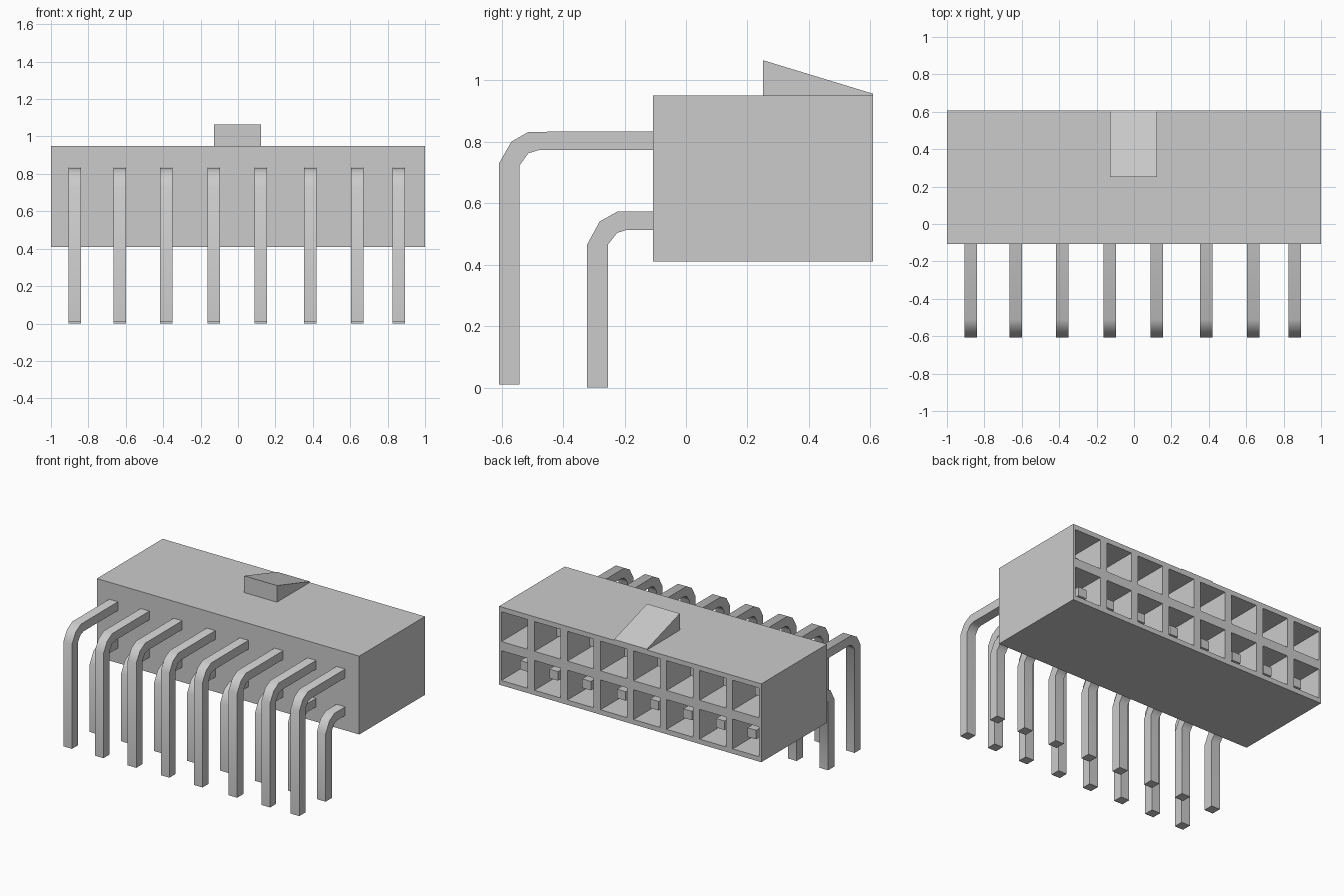
import bpy, bmesh, math
from mathutils import Vector

cube = bpy.data.objects.get("Cube")
if cube:
    bpy.data.objects.remove(cube)

grey = bpy.data.materials.new("light_grey")
grey.use_nodes = True
grey.diffuse_color = (0.6, 0.6, 0.6, 1)
grey.node_tree.nodes["Principled BSDF"].inputs["Base Color"].default_value = (0.6, 0.6, 0.6, 1)


def add_object(name, bm):
    bmesh.ops.recalc_face_normals(bm, faces=bm.faces)
    mesh = bpy.data.meshes.new(name)
    bm.to_mesh(mesh)
    bm.free()
    mesh.materials.append(grey)
    obj = bpy.data.objects.new(name, mesh)
    bpy.context.collection.objects.link(obj)
    return obj


def extrude_profile(name, profile, x, width):
    """Solid from a (y, z) outline, centred on x."""
    bm = bmesh.new()
    face = bm.faces.new([bm.verts.new((x - width / 2, y, z)) for y, z in profile])
    new = bmesh.ops.extrude_face_region(bm, geom=[face])["geom"]
    verts = [v for v in new if isinstance(v, bmesh.types.BMVert)]
    bmesh.ops.translate(bm, verts=verts, vec=(width, 0, 0))
    return add_object(name, bm)


# Housing: a box whose rear face is divided and sunk into two rows of sockets
FRONT, BACK, BOTTOM, TOP = -0.108, 0.608, 0.41, 0.95
SOCKET_W, SOCKET_H, SOCKET_DEPTH = 0.2, 0.205, 0.64
socket_x = [(i - 3.5) * 0.252 for i in range(8)]
socket_z = [0.546, 0.814]

bm = bmesh.new()
bmesh.ops.create_cube(bm, size=1)
bmesh.ops.scale(bm, verts=bm.verts, vec=(2, BACK - FRONT, TOP - BOTTOM))
bmesh.ops.translate(bm, verts=bm.verts, vec=(0, (FRONT + BACK) / 2, (TOP + BOTTOM) / 2))
bm.normal_update()


def rear_faces():
    return [f for f in bm.faces if f.calc_center_median().y > BACK - 0.001]


def cut_rear(point, normal):
    faces = rear_faces()
    edges = {e for f in faces for e in f.edges}
    verts = {v for f in faces for v in f.verts}
    bmesh.ops.bisect_plane(bm, geom=faces + list(edges) + list(verts),
                           plane_co=point, plane_no=normal)


for side in (-0.5, 0.5):
    for x in socket_x:
        cut_rear((x + side * SOCKET_W, 0, 0), (1, 0, 0))
    for z in socket_z:
        cut_rear((0, 0, z + side * SOCKET_H), (0, 0, 1))


def is_socket(face):
    c = face.calc_center_median()
    return (min(abs(c.x - x) for x in socket_x) < 0.01
            and min(abs(c.z - z) for z in socket_z) < 0.01)


sockets = [f for f in rear_faces() if is_socket(f)]
sunk = bmesh.ops.extrude_discrete_faces(bm, faces=sockets)["faces"]
bmesh.ops.translate(bm, verts=list({v for f in sunk for v in f.verts}),
                    vec=(0, -SOCKET_DEPTH, 0))
add_object("housing", bm)

# Latch ramp on top of the housing
extrude_profile("latch_ramp", [(0.25, TOP), (BACK, TOP), (BACK, 0.956), (0.25, 1.065)],
                -0.003, 0.25)

# Bent pins: each row shares one side profile
upper_pin = [(-0.608, 0.01), (-0.608, 0.73), (-0.568, 0.80), (-0.512, 0.832), (0.45, 0.834),
             (0.45, 0.772), (-0.48, 0.772), (-0.513, 0.762), (-0.542, 0.722), (-0.542, 0.01)]
lower_pin = [(-0.322, 0.0), (-0.322, 0.465), (-0.281, 0.54), (-0.224, 0.572), (0.53, 0.575),
             (0.53, 0.513), (-0.193, 0.513), (-0.224, 0.503), (-0.254, 0.465), (-0.254, 0.0)]
pin_x = [-0.873, -0.633, -0.383, -0.13, 0.122, 0.387, 0.638, 0.86]

pins = []
for i, x in enumerate(pin_x, 1):
    pins.append(extrude_profile(f"upper_pin_{i}", upper_pin, x, 0.066))
    pins.append(extrude_profile(f"lower_pin_{i}", lower_pin, x, 0.066))

# Soften the bends, keep the square edges
bpy.ops.object.select_all(action='DESELECT')
for pin in pins:
    pin.select_set(True)
bpy.context.view_layer.objects.active = pins[0]
bpy.ops.object.shade_smooth_by_angle(angle=math.radians(40))
